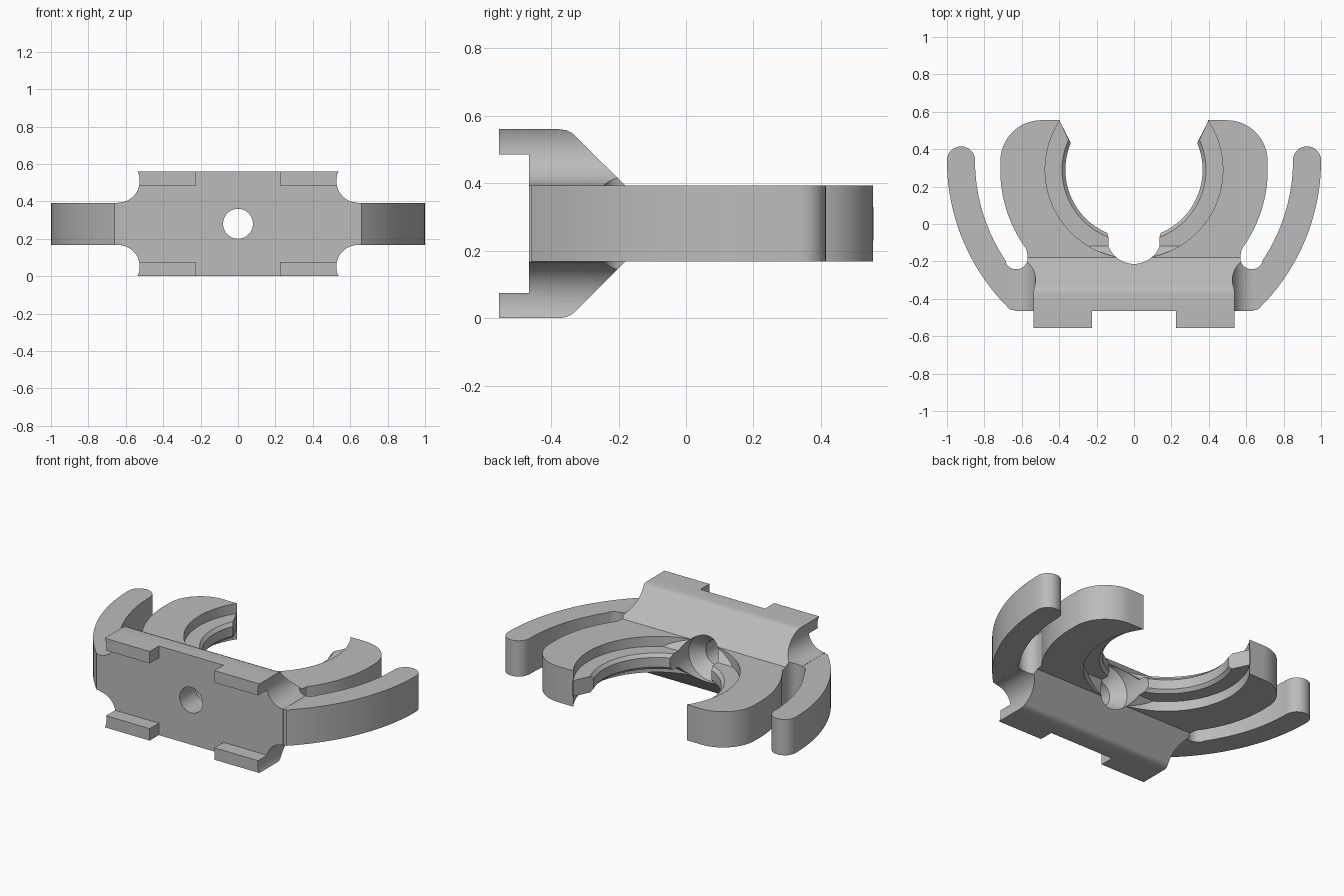
import bpy, bmesh
from math import sin, cos, radians, pi, sqrt, atan2
from mathutils import Vector

cube = bpy.data.objects.get("Cube")
if cube:
    bpy.data.objects.remove(cube)

ZC = 0.28        # mid height
HALF = 0.1125    # half thickness of the jaw plate
BORE_Y = 0.29    # centre of the round jaw

grey = bpy.data.materials.new("light grey")
grey.use_nodes = True
grey.diffuse_color = (0.5, 0.5, 0.5, 1)
for n in grey.node_tree.nodes:
    if n.type == 'BSDF_PRINCIPLED':
        n.inputs["Base Color"].default_value = (0.5, 0.5, 0.5, 1)


def finish(name, bm):
    bmesh.ops.recalc_face_normals(bm, faces=bm.faces)
    mesh = bpy.data.meshes.new(name)
    bm.to_mesh(mesh)
    bm.free()
    mesh.materials.append(grey)
    ob = bpy.data.objects.new(name, mesh)
    bpy.context.collection.objects.link(ob)
    return ob


def prism(name, outline, start, end):
    """Extrude a closed outline of points by the vector end - start."""
    bm = bmesh.new()
    face = bm.faces.new([bm.verts.new(Vector(p) + Vector(start)) for p in outline])
    ext = bmesh.ops.extrude_face_region(bm, geom=[face])
    verts = [v for v in ext["geom"] if isinstance(v, bmesh.types.BMVert)]
    bmesh.ops.translate(bm, verts=verts, vec=Vector(end) - Vector(start))
    return finish(name, bm)


def arc(cx, cy, r, a0, a1, n):
    angles = [radians(a0 + (a1 - a0) * i / n) for i in range(n + 1)]
    return [(cx + r * cos(a), cy + r * sin(a)) for a in angles]


def combine(body, other, operation):
    mod = body.modifiers.new("combine", 'BOOLEAN')
    mod.operation, mod.solver, mod.object = operation, 'EXACT', other
    bpy.context.view_layer.objects.active = body
    bpy.ops.object.modifier_apply(modifier=mod.name)
    bpy.data.objects.remove(other)


def loft(name, rings, closed):
    """Skin equal rings of points, capped or joined end to end."""
    bm = bmesh.new()
    rows = [[bm.verts.new(p) for p in ring] for ring in rings]
    n = len(rows[0])
    for a, b in zip(rows, rows[1:]):
        for i in range(n):
            bm.faces.new((a[i], a[(i + 1) % n], b[(i + 1) % n], b[i]))
    if closed:
        bm.faces.new(rows[0])
        bm.faces.new(rows[-1])
    return finish(name, bm)


# Jaw plate with the two spring arms: right half outline, then mirrored
ARM_X, ARM_Y, ARM_R = -0.111, 0.34, 1.111
slot_end = arc(0.63, -0.18, 0.062, -20, -185, 14)
arm_inner_low = -34.2
jaw_low = -36.5
half = [(0.66, -0.46)]
half += arc(ARM_X, ARM_Y, ARM_R, -45, 0, 28)
half += arc(0.925, ARM_Y, 0.075, 0, 180, 16)[1:]
half += arc(ARM_X, ARM_Y, 0.961, -1, arm_inner_low, 24)
half += slot_end
half += arc(0, BORE_Y, 0.715, jaw_low, 3, 24)
half += arc(0.495, 0.335, 0.22, 5, 90, 14)
bore_tip = 33.9
half += arc(0, BORE_Y, 0.475, bore_tip, -89, 48)
outline = half + [(-x, y) for x, y in reversed(half)]
body = prism("clip_body", [(x, y, 0) for x, y in outline],
             (0, 0, ZC - HALF), (0, 0, ZC + HALF))

# Wedge shaped base, tapering from the tall front into the plate
upper = [(-0.465, 0.28), (-0.375, 0.28), (-0.355, 0.277), (-0.34, 0.27),
         (-0.33, 0.262), (-0.18, HALF), (-0.118, 0.05)]
profile = upper + [(y, -h) for y, h in reversed(upper)]
base = prism("base", [(0, y, ZC + h) for y, h in profile], (-0.64, 0, 0), (0.64, 0, 0))

# Four front feet
for side in (-1, 1):
    for up in (-1, 1):
        z0, z1 = ZC + up * 0.205, ZC + up * 0.28
        foot = prism("foot", [(side * 0.225, 0, z0), (side * 0.64, 0, z0),
                              (side * 0.64, 0, z1), (side * 0.225, 0, z1)],
                     (0, -0.555, 0), (0, -0.44, 0))
        combine(base, foot, 'UNION')

# Scalloped corners and slot clearance on the base
for side in (-1, 1):
    for up in (-1, 1):
        ring = arc(side * 0.641, ZC + up * 0.229, 0.1155, 0, 352.5, 47)
        scallop = prism("scallop_cutter", [(x, 0, z) for x, z in ring],
                        (0, -0.7, 0), (0, 0.1, 0))
        combine(base, scallop, 'DIFFERENCE')
    slot = slot_end + arc(0, BORE_Y, 0.715, jaw_low, -20, 8) + [(0.8, 0.05)]
    slot += arc(ARM_X, ARM_Y, 0.961, -20, arm_inner_low, 6)
    cutter = prism("slot_cutter", [(side * x, y, 0) for x, y in slot],
                   (0, 0, -0.2), (0, 0, 0.8))
    combine(base, cutter, 'DIFFERENCE')
combine(body, base, 'UNION')

# Thin stepped lip inside the bore, with slanted ends
lip = [(0.48, 0.05), (0.385, 0.05), (0.367, 0.03)]
lip += [(r, -h) for r, h in reversed(lip)]
rings = []
STEPS = 80
for i in range(STEPS + 1):
    ring = []
    for r, h in lip:
        top = 23 + (r - 0.367) * 95
        a = radians(top + (-180 - 2 * top) * i / STEPS)
        ring.append((r * cos(a), BORE_Y + r * sin(a), ZC + h))
    rings.append(ring)
combine(body, loft("bore_lip", rings, True), 'UNION')

# Countersunk screw hole through the front
hole = [(-0.7, 0.08), (-0.31, 0.08), (-0.235, 0.146), (0.1, 0.146)]
rings = [[(x, y, z) for x, z in arc(0, ZC, r, 0, 352.5, 47)] for y, r in hole]
combine(body, loft("screw_hole_cutter", rings, True), 'DIFFERENCE')

# Smooth curved walls, crisp corners
bpy.ops.object.select_all(action='DESELECT')
body.select_set(True)
bpy.context.view_layer.objects.active = body
bpy.ops.object.shade_smooth_by_angle(angle=radians(25))
